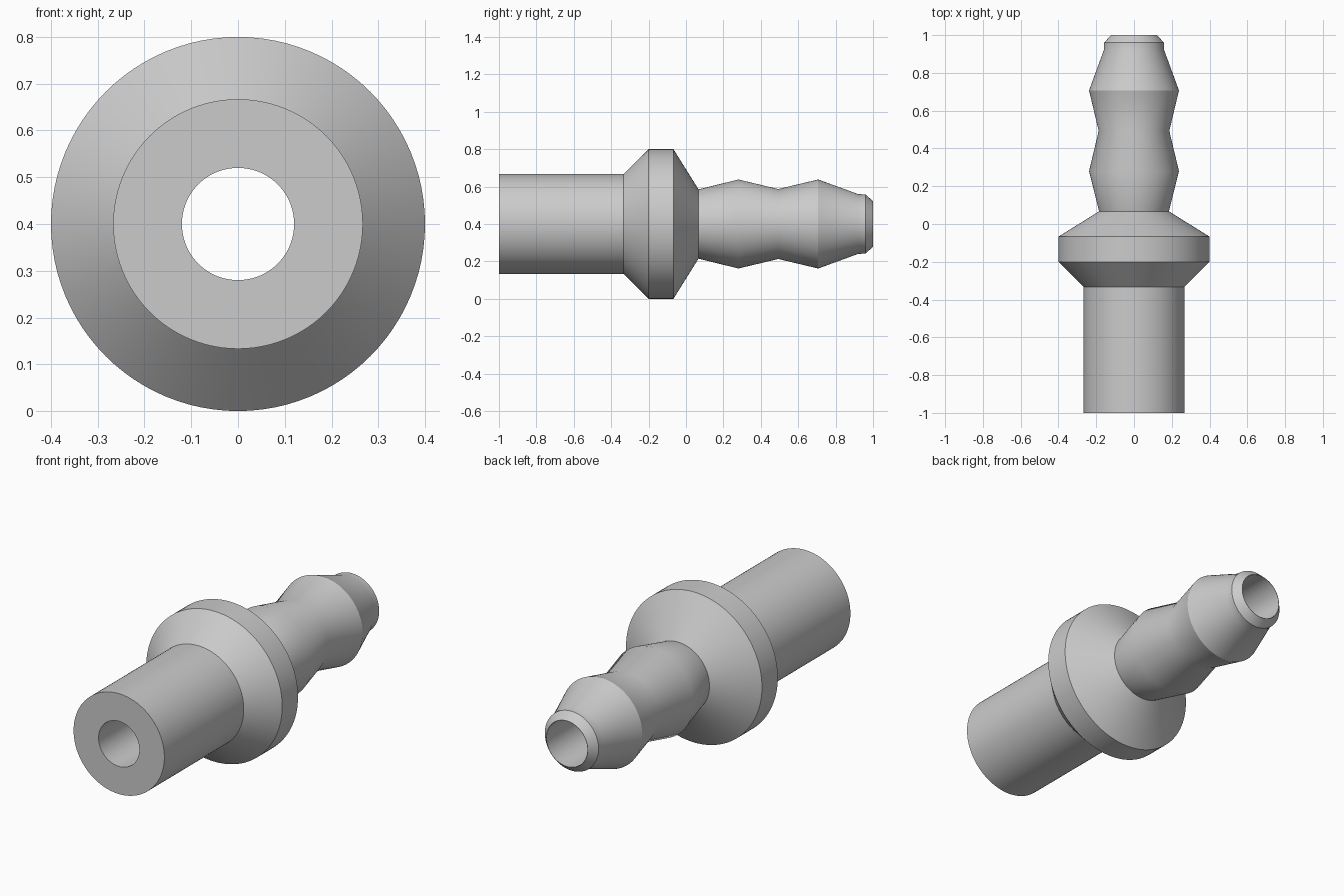
import bpy, bmesh, math
from mathutils import Vector

cube = bpy.data.objects.get("Cube")
if cube:
    bpy.data.objects.remove(cube, do_unlink=True)

AXIS_HEIGHT = 0.4
SEGMENTS = 96
BORE = 0.12

# Plain grey material
grey = bpy.data.materials.new("plain grey")
grey.use_nodes = True
colour = (0.6, 0.6, 0.6, 1)
grey.diffuse_color = colour
grey.node_tree.nodes["Principled BSDF"].inputs["Base Color"].default_value = colour

# Closed profile as (position along the axis, radius)
stem = [(-1, BORE), (-1, 0.267), (-0.333, 0.267)]
collar = [(-0.2, 0.4), (-0.067, 0.4), (0.067, 0.185)]
barbs = [(0.28, 0.238), (0.493, 0.187), (0.707, 0.238), (0.92, 0.16)]
tip = [(0.96, 0.158), (1, 0.122), (1, BORE)]
profile = stem + collar + barbs + tip

# Turn the profile around the long axis
bm = bmesh.new()
verts = [bm.verts.new((0, y, r)) for y, r in profile]
edges = [bm.edges.new((a, b)) for a, b in zip(verts, verts[1:] + verts[:1])]
bmesh.ops.spin(bm, geom=verts + edges, cent=(0, 0, 0), axis=(0, 1, 0),
               angle=math.tau, steps=SEGMENTS, use_merge=True)
bmesh.ops.remove_doubles(bm, verts=bm.verts[:], dist=0.0005)
bmesh.ops.recalc_face_normals(bm, faces=bm.faces[:])
bmesh.ops.translate(bm, verts=bm.verts[:], vec=Vector((0, 0, AXIS_HEIGHT)))

mesh = bpy.data.meshes.new("barbed_hose_fitting")
bm.to_mesh(mesh)
bm.free()
mesh.materials.append(grey)
fitting = bpy.data.objects.new("barbed_hose_fitting", mesh)
bpy.context.collection.objects.link(fitting)

# Smooth round surfaces with crisp rims
bpy.ops.object.select_all(action="DESELECT")
fitting.select_set(True)
bpy.context.view_layer.objects.active = fitting
bpy.ops.object.shade_smooth_by_angle(angle=math.radians(30))
